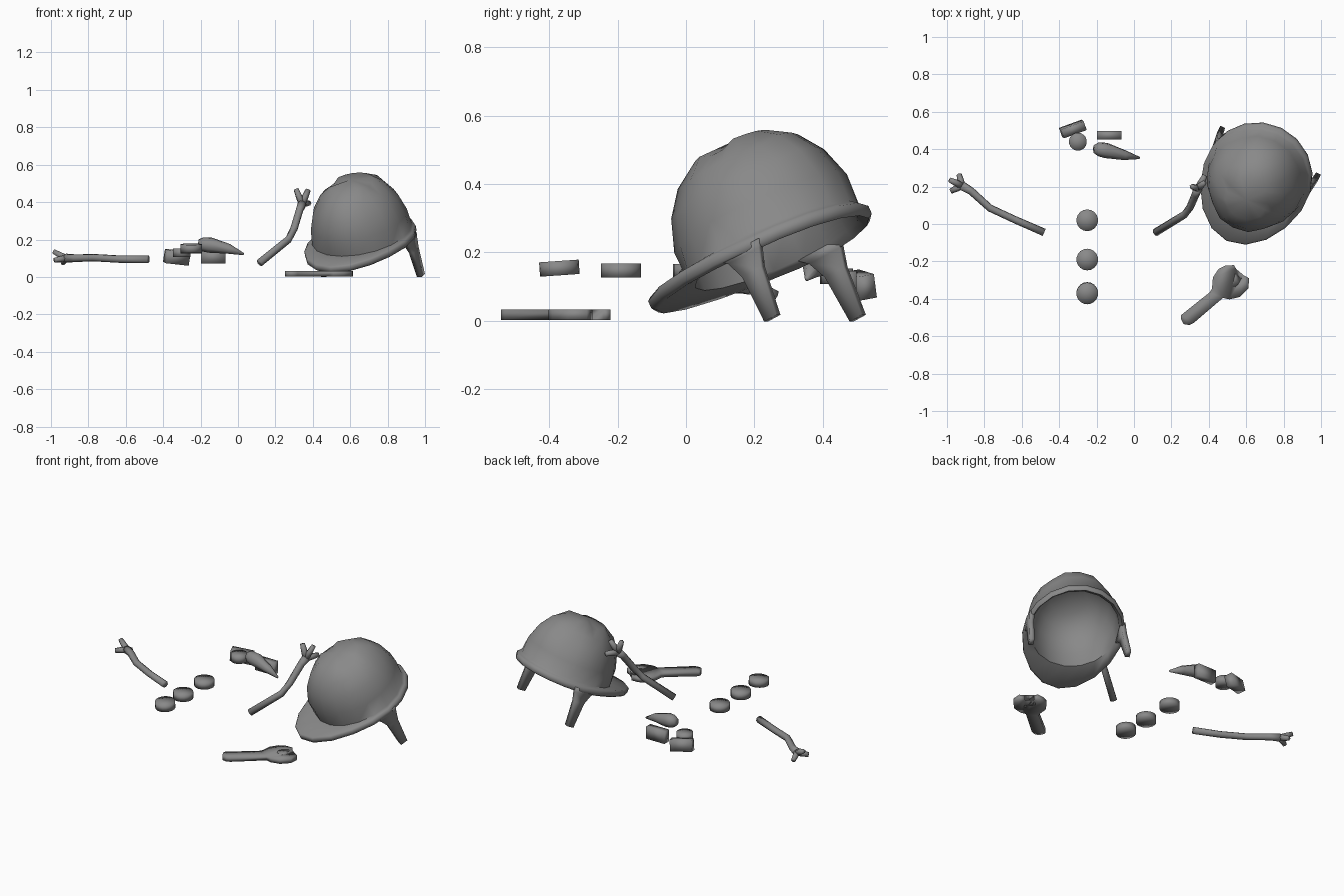
import bpy, bmesh, math
from mathutils import Vector, Matrix, Euler

if "Cube" in bpy.data.objects:
    bpy.data.objects.remove(bpy.data.objects["Cube"])

grey = bpy.data.materials.new("dark_grey")
grey.diffuse_color = (0.25, 0.25, 0.25, 1)
grey.use_nodes = True
grey.node_tree.nodes["Principled BSDF"].inputs["Base Color"].default_value = grey.diffuse_color


def finish(name, bm, matrix=None, angle=180):
    bmesh.ops.remove_doubles(bm, verts=bm.verts, dist=0.0005)
    bmesh.ops.recalc_face_normals(bm, faces=bm.faces)
    if matrix is not None:
        bm.transform(matrix)
    mesh = bpy.data.meshes.new(name)
    bm.to_mesh(mesh)
    bm.free()
    mesh.materials.append(grey)
    ob = bpy.data.objects.new(name, mesh)
    bpy.context.collection.objects.link(ob)
    bpy.ops.object.select_all(action='DESELECT')
    bpy.context.view_layer.objects.active = ob
    ob.select_set(True)
    bpy.ops.object.shade_smooth_by_angle(angle=math.radians(angle))
    return ob


def loft(bm, rings, caps=True):
    vs = [[bm.verts.new(p) for p in ring] for ring in rings]
    n = len(vs[0])
    for a, b in zip(vs, vs[1:]):
        for i in range(n):
            j = (i + 1) % n
            bm.faces.new((a[i], a[j], b[j], b[i]))
    if caps:
        bm.faces.new(vs[0])
        bm.faces.new(vs[-1])


def tube(bm, pts, radii, sides=8):
    pts = [Vector(p) for p in pts]
    rings = []
    for i, (p, r) in enumerate(zip(pts, radii)):
        d = pts[min(i + 1, len(pts) - 1)] - pts[max(i - 1, 0)]
        d.normalize()
        u = d.cross(Vector((0.1, 0.2, 1))).normalized()
        v = d.cross(u)
        rings.append([p + r * (math.cos(t) * u + math.sin(t) * v)
                      for t in (math.tau * k / sides for k in range(sides))])
    loft(bm, rings)


def stick_arm(name, path, tips):
    bm = bmesh.new()
    tube(bm, path, [0.021, 0.02, 0.02, 0.021, 0.025])
    for tip in tips:
        a, b = Vector(path[-1]), Vector(tip)
        tube(bm, [a, a.lerp(b, 0.5), b], [0.02, 0.018, 0.014], 6)
    finish(name, bm)


def box(name, size, loc, rot):
    bm = bmesh.new()
    bmesh.ops.create_cube(bm, size=1)
    bmesh.ops.scale(bm, vec=size, verts=bm.verts)
    finish(name, bm, Matrix.Translation(loc) @ Euler([math.radians(a) for a in rot]).to_matrix().to_4x4())


def disc(name, loc, radius, height, tilt=0):
    bm = bmesh.new()
    bmesh.ops.create_cone(bm, cap_ends=True, cap_tris=True, segments=18, radius1=radius,
                          radius2=radius, depth=height)
    finish(name, bm, Matrix.Translation(loc) @ Matrix.Rotation(math.radians(tilt), 4, 'X'))


# Helmet frame: turned, then pitched so the visor nears the ground
HELMET = (Matrix.Translation((0.66, 0.25, 0.195))
          @ Matrix.Rotation(math.radians(-26), 4, 'Z')
          @ Matrix.Rotation(math.radians(26), 4, 'X'))

# Helmet shell with inside, brim, visor and raised crest
SEG, LEVELS = 18, 5
W, L, H = 0.272, 0.275, 0.335


def dome(a, t, s=1.0):
    r = max(0.0, math.cos(t)) ** 0.75
    p = Vector((W * s * math.cos(a) * r, L * s * math.sin(a) * r,
                H * s * math.sin(t) ** 0.9))
    if s == 1.0 and abs(p.x) < 0.11 and t > 0.15:
        p *= 1.05
    p.y += 0.02 * s
    return p


def brim(a, z, inset=0.0):
    front = max(0, -math.sin(a)) ** 0.8
    return Vector(((W + 0.022 - inset) * math.cos(a),
                   (L + 0.045 + 0.085 * front - inset) * math.sin(a), z + 0.022 * front))


angles = [math.tau * (k + 0.5) / SEG for k in range(SEG)]
steps = [math.pi / 2 * i / LEVELS for i in range(LEVELS + 1)]
rings = [[dome(a, t, 0.95) for a in angles] for t in reversed(steps)]
rings += [[brim(a, -0.024, 0.014) for a in angles], [brim(a, -0.014) for a in angles],
          [brim(a, 0.01) for a in angles], [brim(a, 0.018, 0.01) for a in angles]]
rings.append([dome(a, 0) + Vector((0, 0, 0.03)) for a in angles])
rings += [[dome(a, t) for a in angles] for t in steps[1:]]
bm = bmesh.new()
loft(bm, rings, caps=False)
bmesh.ops.dissolve_degenerate(bm, edges=bm.edges, dist=0.0005)
finish("helmet_shell", bm, HELMET, 65)

# Tapered straps hanging from both sides of the helmet
for side, name in ((1, "helmet_strap_right"), (-1, "helmet_strap_left")):
    bm = bmesh.new()
    loft(bm, [[(side * x + sx * 0.014, y + sy * w, z)
               for sx, sy in ((-1, -1), (1, -1), (1, 1), (-1, 1))]
              for z, w, y, x in ((0.0, 0.075, 0.03, 0.268), (-0.025, 0.055, 0.04, 0.27),
                                 (-0.08, 0.034, 0.045, 0.275), (-0.23, 0.022, 0.045, 0.285))])
    finish(name, bm, HELMET, 120)

# Open-jaw wrench lying on the ground
outline = [(.25, -.505), (.265, -.535), (.295, -.54), (.318, -.53), (.476, -.395), (.51, -.403),
           (.567, -.39), (.612, -.345), (.615, -.29), (.585, -.273), (.567, -.315), (.54, -.337),
           (.505, -.332), (.49, -.30), (.503, -.275), (.546, -.24), (.535, -.22), (.49, -.222),
           (.452, -.24), (.422, -.285), (.417, -.345), (.405, -.365), (.252, -.487)]
bm = bmesh.new()
loft(bm, [[(x, y, z) for x, y in outline] for z in (0.003, 0.033)])
bmesh.ops.triangulate(bm, faces=[f for f in bm.faces if len(f.verts) > 4])
finish("wrench", bm)

# Twig arms
stick_arm("left_twig_arm",
          [(-.48, -.045, .095), (-.63, .02, .095), (-.77, .085, .103), (-.87, .175, .1), (-.92, .205, .1)],
          [(-.985, .235, .135), (-.935, .265, .075), (-.98, .175, .09)])
stick_arm("right_twig_arm",
          [(.115, -.045, .075), (.27, .05, .2), (.30, .09, .26), (.33, .16, .36), (.342, .19, .39)],
          [(.31, .2, .47), (.375, .22, .465), (.38, .26, .395)])

# Three buttons in a row
for i, (y, z, tilt) in enumerate(((.02, .145, 0), (-.19, .147, 0), (-.37, .154, 4))):
    disc(f"button_{i + 1}", (-.25, y, z), 0.058, 0.042, tilt)

# Coal pieces
disc("coal_disc", (-.30, .44, .13), 0.048, 0.045)
box("coal_block_left", (.13, .05, .07), (-.327, .508, .105), (10, 6, 20))
box("coal_block_right", (.13, .045, .075), (-.132, .475, .108), (0, 0, 0))

# Carrot nose
bm = bmesh.new()
tube(bm, [(-.214, .40, .18), (-.19, .40, .175), (-.15, .393, .17), (-.05, .368, .15), (.03, .353, .122)],
     [0.022, 0.038, 0.042, 0.027, 0.006], 8)
finish("carrot_nose", bm)
